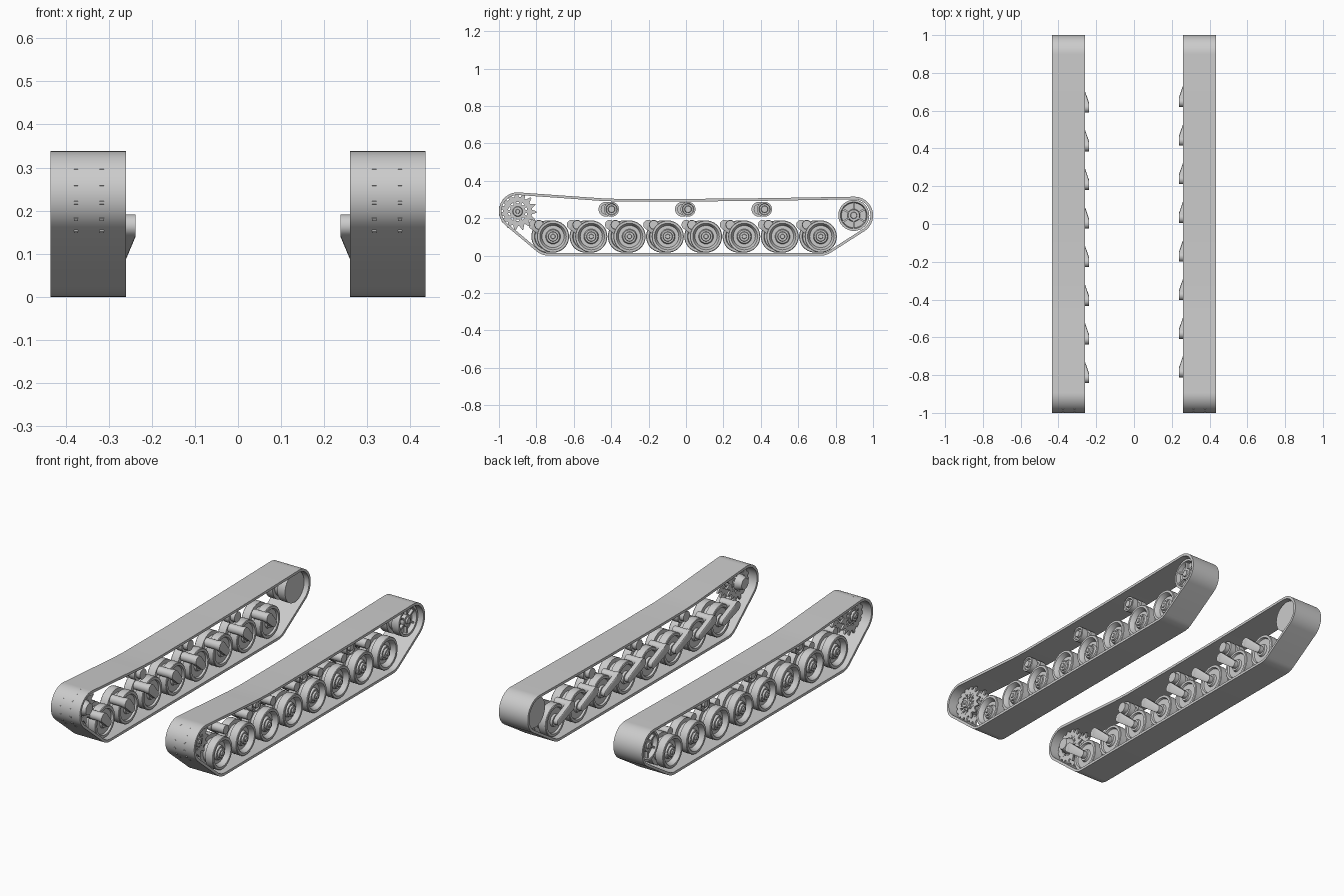
import bpy, bmesh
from math import sin, cos, pi, radians
from mathutils import Vector

cube = bpy.data.objects.get("Cube")
if cube:
    bpy.data.objects.remove(cube)

steel = bpy.data.materials.new("steel grey")
steel.use_nodes = True
GREY = (0.6, 0.6, 0.6, 1)
steel.diffuse_color = GREY
steel.node_tree.nodes["Principled BSDF"].inputs["Base Color"].default_value = GREY

MID = 0.347       # centre line of one track
HALF = 0.0875     # half the track width
PITCH = 0.2045    # road wheel spacing


def finish(name, bm, side, y=0, z=0):
    """Turn a part built for the +x side into an object on either side."""
    for v in bm.verts:
        v.co.x *= side
    bmesh.ops.recalc_face_normals(bm, faces=bm.faces)
    mesh = bpy.data.meshes.new(name)
    bm.to_mesh(mesh)
    bm.free()
    mesh.materials.append(steel)
    ob = bpy.data.objects.new(("left_" if side > 0 else "right_") + name, mesh)
    ob.location = (0, y, z)
    bpy.context.collection.objects.link(ob)
    bpy.ops.object.select_all(action="DESELECT")
    ob.select_set(True)
    bpy.context.view_layer.objects.active = ob
    bpy.ops.object.shade_smooth_by_angle(angle=radians(32))
    return ob


def lathe(bm, profile, y=0, z=0, seg=36):
    """Revolve (x, radius) points about the x axis; radius 0 closes an end."""
    rings = []
    for x, r in profile:
        n = seg if r else 1
        rings.append([bm.verts.new((x, y + r * cos(2 * pi * i / seg), z + r * sin(2 * pi * i / seg)))
                      for i in range(n)])
    for a, b in zip(rings, rings[1:]):
        for i in range(seg):
            j = (i + 1) % seg
            quad = [a[i % len(a)], a[j % len(a)], b[j % len(b)], b[i % len(b)]]
            bm.faces.new(list(dict.fromkeys(quad)))


def rod(bm, x0, x1, r, y=0, z=0, seg=20):
    lathe(bm, [(x0, 0), (x0, r), (x1, r), (x1, 0)], y, z, seg)


def bolts(bm, count, ring, x0, x1, r):
    for i in range(count):
        a = 2 * pi * i / count
        rod(bm, x0, x1, r, ring * cos(a), ring * sin(a), 6)


def prism(bm, outline, x0, x1):
    """Extrude a closed (y, z) outline along x."""
    a = [bm.verts.new((x0, *p)) for p in outline]
    b = [bm.verts.new((x1, *p)) for p in outline]
    for i in range(len(a)):
        j = (i + 1) % len(a)
        bm.faces.new((a[i], a[j], b[j], b[i]))
    bm.faces.new(a)
    bm.faces.new(b)


def arc(y, z, r, start, end, n):
    return [Vector((y + r * cos(radians(start + (end - start) * i / n)),
                    z + r * sin(radians(start + (end - start) * i / n)))) for i in range(n + 1)]


def track_belt(side):
    # front wrap, ground run, rear wrap, then the sagging return run
    path = arc(-0.9, 0.238, 0.1, 86, 230, 22) + arc(-0.735, 0.1, 0.1, 230, 270, 6)
    path += arc(0.72, 0.1, 0.1, 270, 303, 6) + arc(0.9, 0.215, 0.1, 303, 451, 22)
    path += [Vector(p) for p in ((0.42, 0.307), (0, 0.303), (-0.36, 0.303), (-0.46, 0.307))]
    bm = bmesh.new()
    rows = []
    for i, p in enumerate(path):
        t = (path[(i + 1) % len(path)] - path[i - 1]).normalized()
        q = p + Vector((-t.y, t.x)) * 0.014
        rows.append([bm.verts.new((MID + s * HALF, *c)) for c, s in ((p, -1), (p, 1), (q, 1), (q, -1))])
    for a, b in zip(rows, rows[1:] + rows[:1]):
        for k in range(4):
            m = (k + 1) % 4
            bm.faces.new((a[k], a[m], b[m], b[k]))
    finish("track_belt", bm, side)


def road_wheel(side, y):
    bm = bmesh.new()
    # twin tyres with a guide gap, dished on the outside
    lathe(bm, [(0.285, 0), (0.285, 0.03), (0.296, 0.034), (0.296, 0.066), (0.286, 0.07),
               (0.286, 0.083), (0.289, 0.086), (0.331, 0.086), (0.331, 0.064), (0.359, 0.064),
               (0.359, 0.086), (0.402, 0.086), (0.405, 0.083), (0.405, 0.071), (0.400, 0.067),
               (0.378, 0.059), (0.378, 0.040), (0.392, 0.035), (0.392, 0.026), (0.402, 0.024),
               (0.402, 0.013), (0.408, 0.011), (0.408, 0)])
    bolts(bm, 8, 0.0305, 0.39, 0.395, 0.003)
    finish("road_wheel", bm, side, y, 0.102)


def swing_arm(side, y):
    # tapered arm from the hull pivot down to the wheel axle
    bm = bmesh.new()
    for x0, x1, r, dy, dz in ((0.238, 0.262, 0.026, -0.075, 0.063), (0.262, 0.287, 0.02, 0, 0)):
        for x in (x0, x1):
            for p in arc(dy, dz, r, 0, 345, 23):
                bm.verts.new((x, *p))
    bmesh.ops.convex_hull(bm, input=bm.verts[:])
    rod(bm, 0.25, 0.335, 0.024, -0.075, 0.063)
    finish("swing_arm", bm, side, y, 0.102)


def return_roller(side, y):
    bm = bmesh.new()
    lathe(bm, [(0.275, 0), (0.275, 0.028), (0.3, 0.028), (0.3, 0.04), (0.335, 0.04), (0.335, 0.03),
               (0.357, 0.03), (0.357, 0.04), (0.392, 0.04), (0.392, 0.031), (0.384, 0.028),
               (0.384, 0.019), (0.396, 0.017), (0.396, 0)], seg=28)
    finish("return_roller", bm, side, y, 0.248)


def idler_wheel(side):
    bm = bmesh.new()
    lathe(bm, [(0.285, 0), (0.285, 0.083), (0.331, 0.083), (0.331, 0.065), (0.361, 0.065),
               (0.361, 0.083), (0.405, 0.083), (0.405, 0.071), (0.382, 0.066), (0.382, 0.034),
               (0.4, 0.03), (0.4, 0.018), (0.408, 0.016), (0.408, 0)], seg=40)
    # radial ribs across the dish
    for i in range(6):
        a = pi * i / 3 + pi / 6
        d, n = Vector((cos(a), sin(a))), Vector((-sin(a), cos(a))) * 0.005
        prism(bm, [d * 0.029 + n, d * 0.029 - n, d * 0.07 - n, d * 0.07 + n], 0.376, 0.397)
    finish("idler_wheel", bm, side, 0.897, 0.215)


def drive_sprocket(side):
    bm = bmesh.new()
    # two toothed rings, their tips passing through the belt
    for x in (MID - 0.031, MID + 0.029):
        x0, x1 = x - 0.005, x + 0.005
        lathe(bm, [(x0, 0.052), (x0, 0.078), (x1, 0.078), (x1, 0.052), (x0, 0.052)], seg=45)
        for i in range(15):
            a = radians(214 + 24 * i)
            d, n = Vector((cos(a), sin(a))), Vector((-sin(a), cos(a)))
            prism(bm, [d * r + n * w for r, w in
                       ((0.074, 0.013), (0.09, 0.008), (0.102, 0.003),
                        (0.102, -0.003), (0.09, -0.008), (0.074, -0.013))], x0, x1)
        # lugs joining ring and hub
        for i in range(10):
            a = pi * i / 5
            d, n = Vector((cos(a), sin(a))), Vector((-sin(a), cos(a))) * 0.008
            prism(bm, [d * 0.035 + n, d * 0.035 - n, d * 0.06 - n, d * 0.06 + n], x0 - 0.001, x1 + 0.001)
    lathe(bm, [(0.272, 0), (0.272, 0.03), (0.305, 0.042), (0.385, 0.042), (0.385, 0.027),
               (0.396, 0.024), (0.396, 0.012), (0.402, 0.01), (0.402, 0)])
    bolts(bm, 10, 0.035, 0.384, 0.39, 0.004)
    finish("drive_sprocket", bm, side, -0.9, 0.236)


for side in (1, -1):
    shift = 0 if side > 0 else -0.03   # one side's suspension is staggered
    track_belt(side)
    drive_sprocket(side)
    idler_wheel(side)
    for i in range(8):
        y = -0.711 + PITCH * i + shift
        road_wheel(side, y)
        swing_arm(side, y)
    for i in range(3):
        return_roller(side, -0.398 + 2 * PITCH * i + shift)
